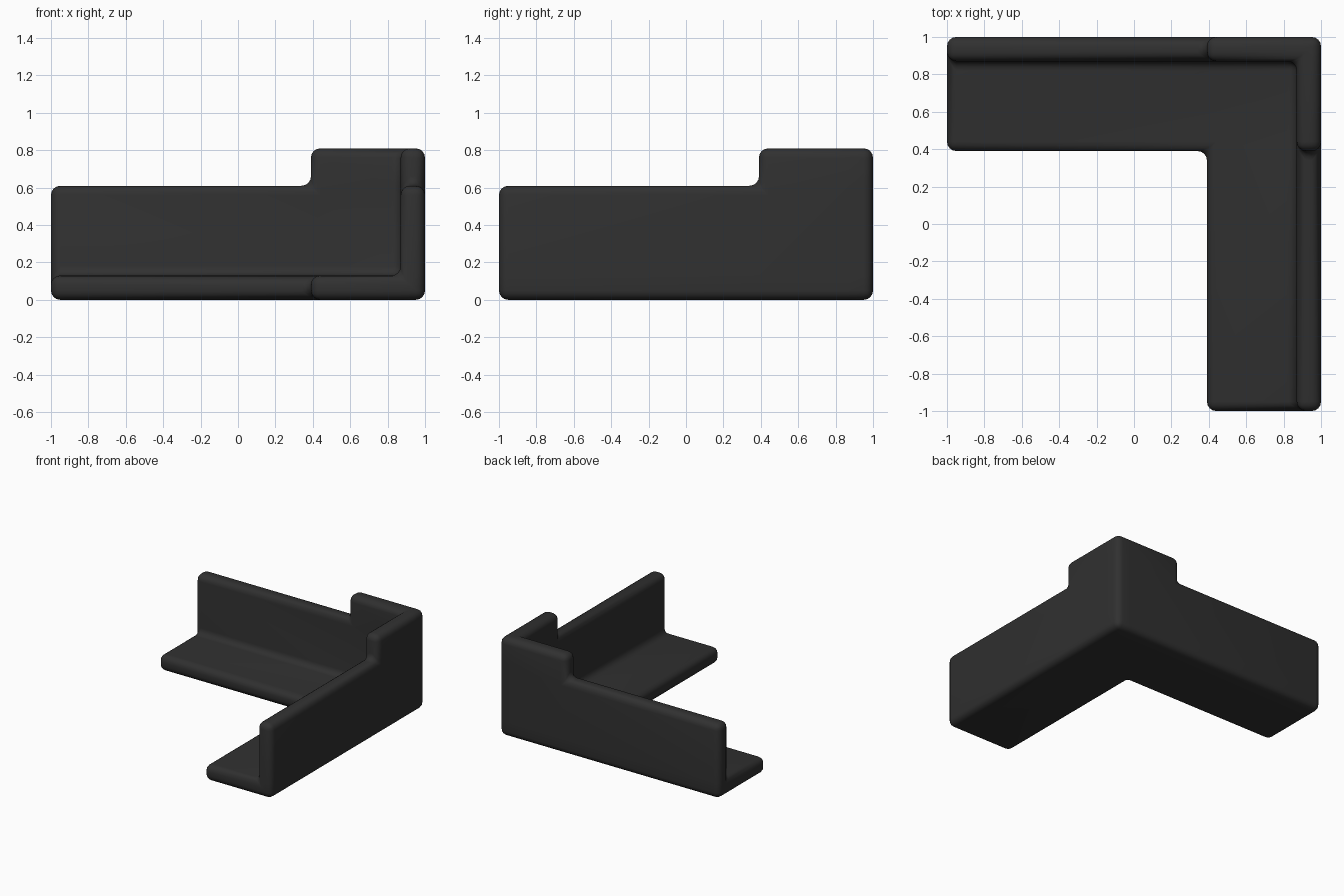
import bpy, bmesh, math

if "Cube" in bpy.data.objects:
    bpy.data.objects.remove(bpy.data.objects["Cube"])

# Grid lines shared by the floor, walls and raised corner
PLAN = [-1.0, 0.39, 0.87, 1.0]
LEVELS = [0.0, 0.13, 0.61, 0.81]


def solid(i, j, k):
    """True where the grid cell belongs to the body."""
    if not (0 <= i < 3 and 0 <= j < 3 and 0 <= k < 3):
        return False
    if k == 0:                       # L-shaped floor
        return i >= 1 or j >= 1
    wall = i == 2 or j == 2          # walls along the outer sides
    if k == 1:
        return wall
    return wall and i >= 1 and j >= 1  # raised corner


# Body: the outer skin of the solid cells
bm = bmesh.new()
verts = {}


def vert(key):
    if key not in verts:
        i, j, k = key
        verts[key] = bm.verts.new((PLAN[i], PLAN[j], LEVELS[k]))
    return verts[key]


for i in range(3):
    for j in range(3):
        for k in range(3):
            if not solid(i, j, k):
                continue
            for axis in range(3):
                for side in (0, 1):
                    near = [i, j, k]
                    near[axis] += 2 * side - 1
                    if solid(*near):
                        continue
                    u, v = (axis + 1) % 3, (axis + 2) % 3
                    ring = []
                    for a, b in ((0, 0), (1, 0), (1, 1), (0, 1)):
                        key = [i, j, k]
                        key[axis] += side
                        key[u] += a
                        key[v] += b
                        ring.append(vert(tuple(key)))
                    bm.faces.new(ring if side else ring[::-1])

bmesh.ops.dissolve_limit(bm, angle_limit=0.02, verts=bm.verts[:], edges=bm.edges[:])
bmesh.ops.recalc_face_normals(bm, faces=bm.faces[:])
mesh = bpy.data.meshes.new("corner_body")
bm.to_mesh(mesh)
bm.free()
body = bpy.data.objects.new("corner_body", mesh)
bpy.context.collection.objects.link(body)

# Rounded outer edges and inner fillets
bevel = body.modifiers.new("rounding", "BEVEL")
bevel.width = 0.05
bevel.segments = 4
bevel.limit_method = "ANGLE"
bevel.angle_limit = math.radians(40)

# Dark grey finish, smooth shading
grey = bpy.data.materials.new("dark grey")
grey.diffuse_color = (0.03, 0.03, 0.03, 1)
grey.use_nodes = True
grey.node_tree.nodes["Principled BSDF"].inputs["Base Color"].default_value = grey.diffuse_color
mesh.materials.append(grey)
for p in mesh.polygons:
    p.use_smooth = True
